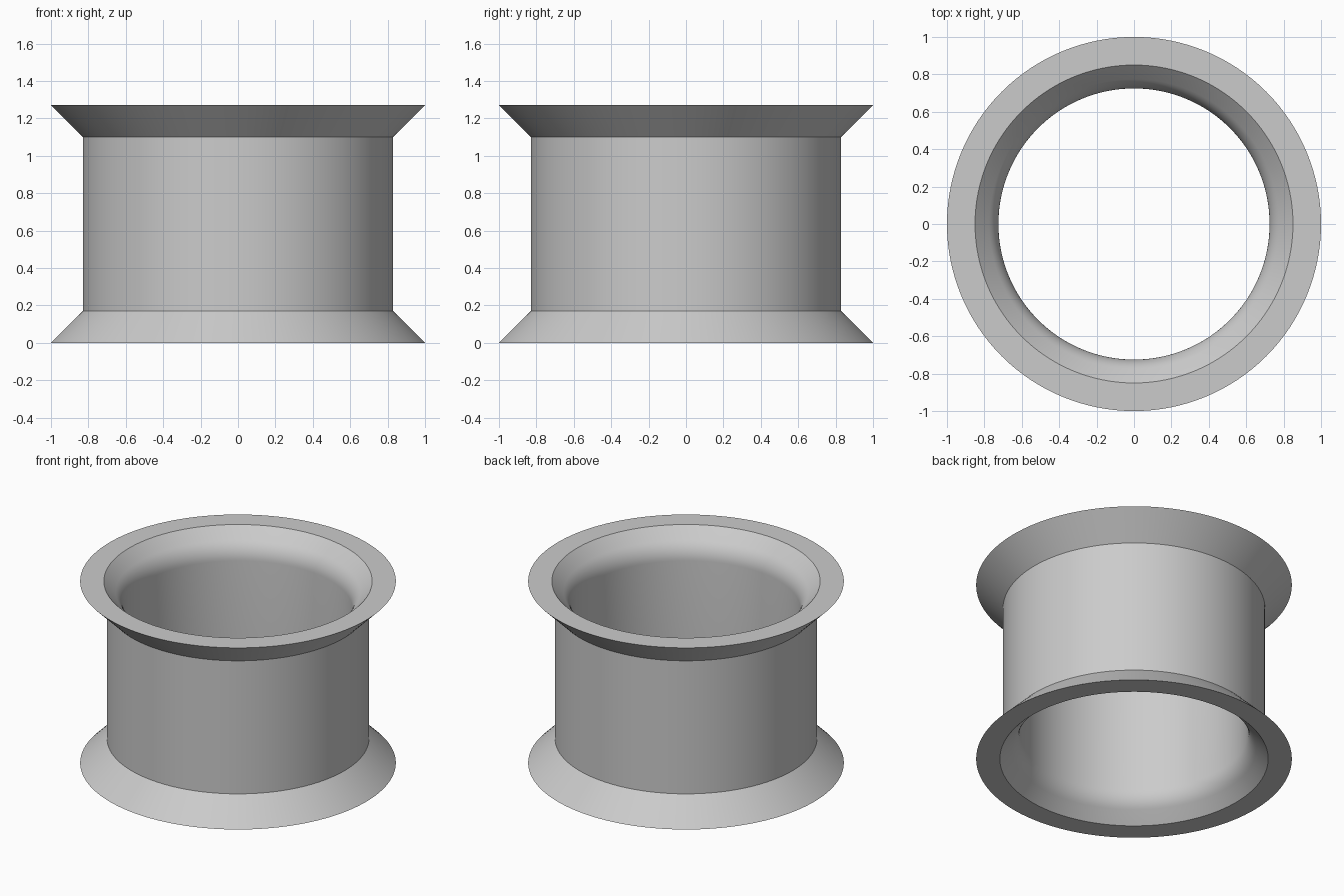
import bpy
import bmesh
from math import radians, sin, cos, tan, tau
from mathutils import Vector

SEGMENTS = 128
HEIGHT = 1.27
BORE, LIP, BARREL, RIM = 0.725, 0.85, 0.83, 1.0
FLARE = 0.17      # height of each outer flare
FILLET = 0.17     # radius blending the inner chamfer into the bore

cube = bpy.data.objects.get("Cube")
if cube:
    bpy.data.objects.remove(cube, do_unlink=True)

# Single grey material
grey = bpy.data.materials.new("plain_grey")
grey.use_nodes = True
colour = (0.6, 0.6, 0.6, 1)
grey.diffuse_color = colour
grey.node_tree.nodes["Principled BSDF"].inputs["Base Color"].default_value = colour

# Lower half of the cross-section: bore, fillet, chamfer, flat rim, flare
tangent = FILLET * tan(radians(22.5))
fillet_z = LIP - BORE + tangent
lower = []
for i in range(9):
    a = radians(45) * i / 8
    lower.append((BORE + FILLET * (1 - cos(a)), fillet_z - FILLET * sin(a)))
lower += [(LIP, 0), (RIM, 0), (BARREL, FLARE)]

# Mirror it for the upper half and close the loop
profile = lower + [(r, HEIGHT - z) for r, z in reversed(lower)]

# Revolve the section around the vertical axis
bm = bmesh.new()
verts = [bm.verts.new((r, 0, z)) for r, z in profile]
edges = [bm.edges.new((v, verts[(i + 1) % len(verts)])) for i, v in enumerate(verts)]
bmesh.ops.spin(bm, geom=verts + edges, cent=Vector(), axis=Vector((0, 0, 1)),
               angle=tau, steps=SEGMENTS, use_merge=True)
bmesh.ops.remove_doubles(bm, verts=bm.verts, dist=0.0001)
bmesh.ops.recalc_face_normals(bm, faces=bm.faces)

mesh = bpy.data.meshes.new("flared_sleeve")
bm.to_mesh(mesh)
bm.free()
mesh.materials.append(grey)
sleeve = bpy.data.objects.new("flared_sleeve", mesh)
bpy.context.collection.objects.link(sleeve)

# Smooth round surfaces, crisp rims
bpy.ops.object.select_all(action="DESELECT")
sleeve.select_set(True)
bpy.context.view_layer.objects.active = sleeve
bpy.ops.object.shade_smooth_by_angle(angle=radians(30))
